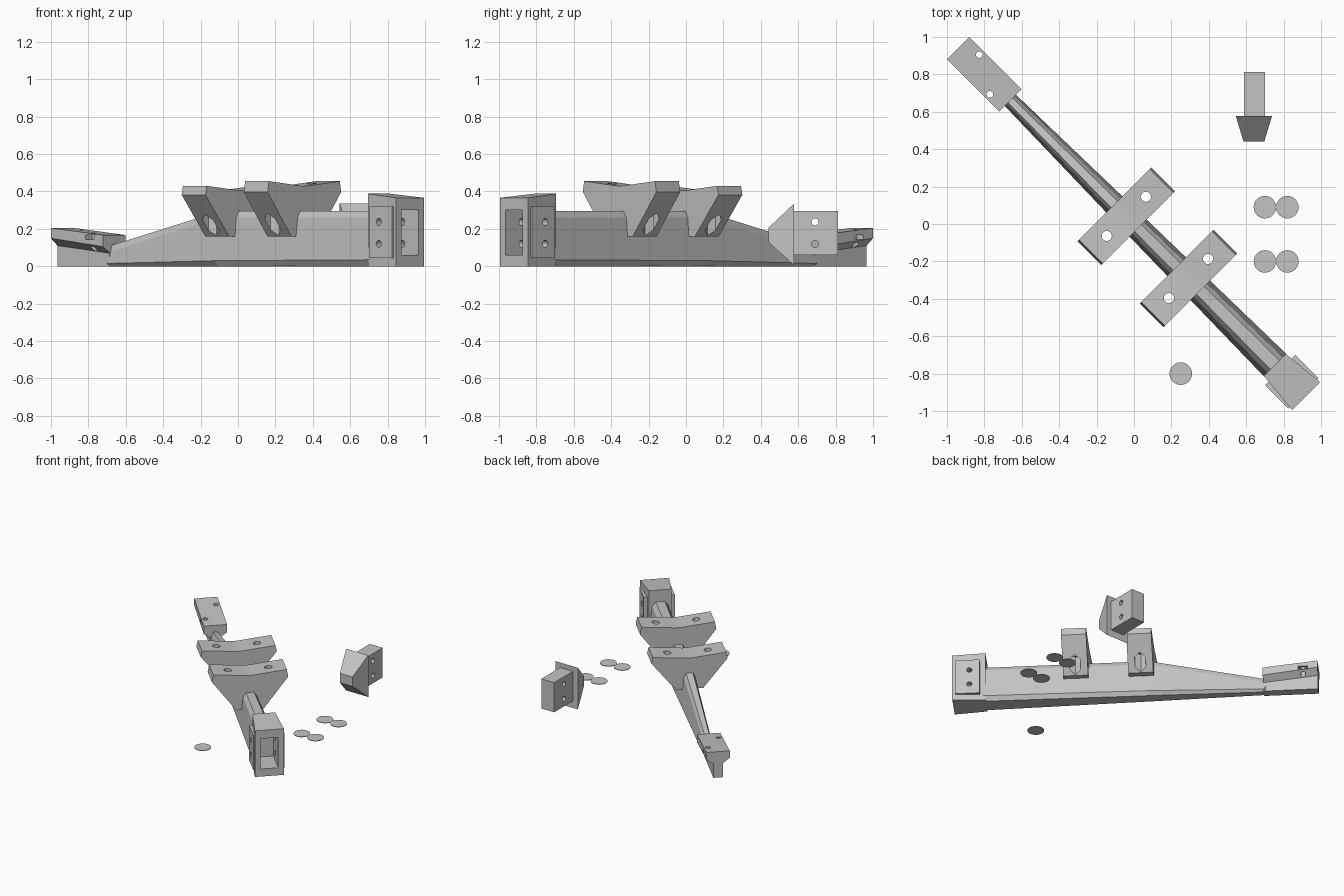
import bpy, bmesh, math
from mathutils import Matrix, Vector

if "Cube" in bpy.data.objects:
    bpy.data.objects.remove(bpy.data.objects["Cube"], do_unlink=True)

grey = bpy.data.materials.new("plain grey")
grey.use_nodes = True
colour = (0.55, 0.55, 0.55, 1)
grey.diffuse_color = colour
grey.node_tree.nodes["Principled BSDF"].inputs["Base Color"].default_value = colour

DIAGONAL = -math.pi / 4   # long parts lie along this heading


def finish(name, bm, heading=0.0):
    bmesh.ops.recalc_face_normals(bm, faces=bm.faces)
    mesh = bpy.data.meshes.new(name)
    bm.to_mesh(mesh)
    bm.free()
    mesh.materials.append(grey)
    obj = bpy.data.objects.new(name, mesh)
    obj.rotation_euler.z = heading
    bpy.context.collection.objects.link(obj)
    return obj


def loft(name, rings, heading=0.0):
    """Skin a row of matching rings and cap both ends."""
    bm = bmesh.new()
    loops = [[bm.verts.new(p) for p in ring] for ring in rings]
    for a, b in zip(loops, loops[1:]):
        for i in range(len(a)):
            j = (i + 1) % len(a)
            bm.faces.new((a[i], a[j], b[j], b[i]))
    bm.faces.new(loops[0])
    bm.faces.new(loops[-1])
    return finish(name, bm, heading)


def mirrored(u, half):
    """Symmetric ring at station u from (half width, height) pairs."""
    return [(u, v, z) for v, z in half] + [(u, -v, z) for v, z in reversed(half)]


def box(name, lo, hi, heading=0.0):
    return loft(name, [[(x, lo[1], lo[2]), (x, hi[1], lo[2]),
                        (x, hi[1], hi[2]), (x, lo[1], hi[2])]
                       for x in (lo[0], hi[0])], heading)


def rod(name, centre, radius, length, axis="Z", sides=24, heading=0.0):
    bm = bmesh.new()
    turn = {"Z": Matrix(), "Y": Matrix.Rotation(math.pi / 2, 4, "X"),
            "X": Matrix.Rotation(math.pi / 2, 4, "Y")}[axis]
    bmesh.ops.create_cone(bm, cap_ends=True, segments=sides, radius1=radius,
                          radius2=radius, depth=length,
                          matrix=Matrix.Translation(Vector(centre)) @ turn)
    return finish(name, bm, heading)


def combine(obj, others, operation="DIFFERENCE"):
    for other in others:
        mod = obj.modifiers.new("combine", "BOOLEAN")
        mod.object = other
        mod.operation = operation
        mod.solver = "EXACT"
        bpy.context.view_layer.update()
        graph = bpy.context.evaluated_depsgraph_get()
        mesh = bpy.data.meshes.new_from_object(obj.evaluated_get(graph))
        obj.modifiers.clear()
        obj.data = mesh
        bpy.data.objects.remove(other, do_unlink=True)


# Tapered beam with bevelled edges
def beam_ring(u, w, top, low):
    return mirrored(u, [(w - 0.02, 0), (w, low), (w * 0.7, top - 0.035),
                        (w * 0.4, top)])


loft("beam", [beam_ring(-0.95, 0.042, 0.11, 0.015),
              beam_ring(-0.11, 0.062, 0.295, 0.03),
              beam_ring(1.08, 0.085, 0.295, 0.035)], DIAGONAL)

# Sloping rear rest on a narrow stem
rest = loft("rear_rest", [
    mirrored(-1.33, [(0.035, 0), (0.035, 0.11), (0.085, 0.15), (0.085, 0.205)]),
    mirrored(-0.935, [(0.035, 0), (0.035, 0.07), (0.085, 0.105), (0.085, 0.167)])],
    DIAGONAL)
cutters = []
for u, side in ((-1.225, 1), (-1.035, -1)):
    cutters.append(rod("bolt_hole", (u, side * 0.055, 0.15), 0.018, 0.3,
                       heading=DIAGONAL))
    edges = sorted((side * 0.035, side * 0.1))
    cutters.append(box("nut_slot", (u - 0.033, edges[0], 0.142),
                       (u + 0.033, edges[1], 0.166), DIAGONAL))
combine(rest, cutters)

# Two winged saddles with bolt holes and hexagonal nut pockets
for name, u, lift in (("rear_saddle", -0.058, 0), ("front_saddle", 0.412, 0.025)):
    half = [(0.1, 0.16), (0.278, 0.382 + lift * 0.6), (0.268, 0.43 + lift),
            (0.02, 0.405 + lift)]
    saddle = loft(name, [mirrored(u - 0.09, half), mirrored(u + 0.09, half)],
                  DIAGONAL)
    cutters = []
    for side in (-1, 1):
        cutters.append(rod("bolt_hole", (u, side * 0.148, 0.3), 0.027, 0.5,
                           heading=DIAGONAL))
        cutters.append(rod("nut_pocket", (u, side * 0.148, 0.2), 0.045, 0.22,
                           sides=6, heading=DIAGONAL))
    combine(saddle, cutters)

# Flared front socket with side pads, open end and cross bolts
socket = loft("front_socket", [
    mirrored(1.065, [(0.083, 0), (0.083, 0.388)]),
    mirrored(1.302, [(0.106, 0), (0.106, 0.366)])], DIAGONAL)
pads = [box("side_pad", (1.105, min(s * 0.05, s * 0.114), 0.045),
            (1.28, max(s * 0.05, s * 0.114), 0.32), DIAGONAL) for s in (-1, 1)]
combine(socket, pads, "UNION")
cutters = [box("pocket", (1.1, -0.064, 0.06), (1.4, 0.064, 0.3), DIAGONAL)]
cutters += [rod("cross_hole", (1.178, 0, z), 0.019, 0.4, "Y", heading=DIAGONAL)
            for z in (0.12, 0.237)]
combine(socket, cutters)

# Loose plug: a block with a tapered head
plug = box("plug_block", (0.587, 0.575, 0.06), (0.70, 0.813, 0.295))
combine(plug, [rod("cross_hole", (0.64, 0.69, z), 0.019, 0.4, "X")
               for z in (0.12, 0.237)])


def head_ring(y, half_x, z0, z1):
    x = 0.641
    return [(x - half_x, y, z0), (x + half_x, y, z0),
            (x + half_x, y, z1), (x - half_x, y, z1)]


loft("plug_head", [head_ring(0.578, 0.097, 0.005, 0.335),
                   head_ring(0.44, 0.055, 0.13, 0.205)])

# Thin loose discs
for x, y in ((0.70, 0.09), (0.82, 0.09), (0.70, -0.20), (0.82, -0.20), (0.25, -0.80)):
    rod("disc", (x, y, 0.002), 0.06, 0.004, sides=40)
